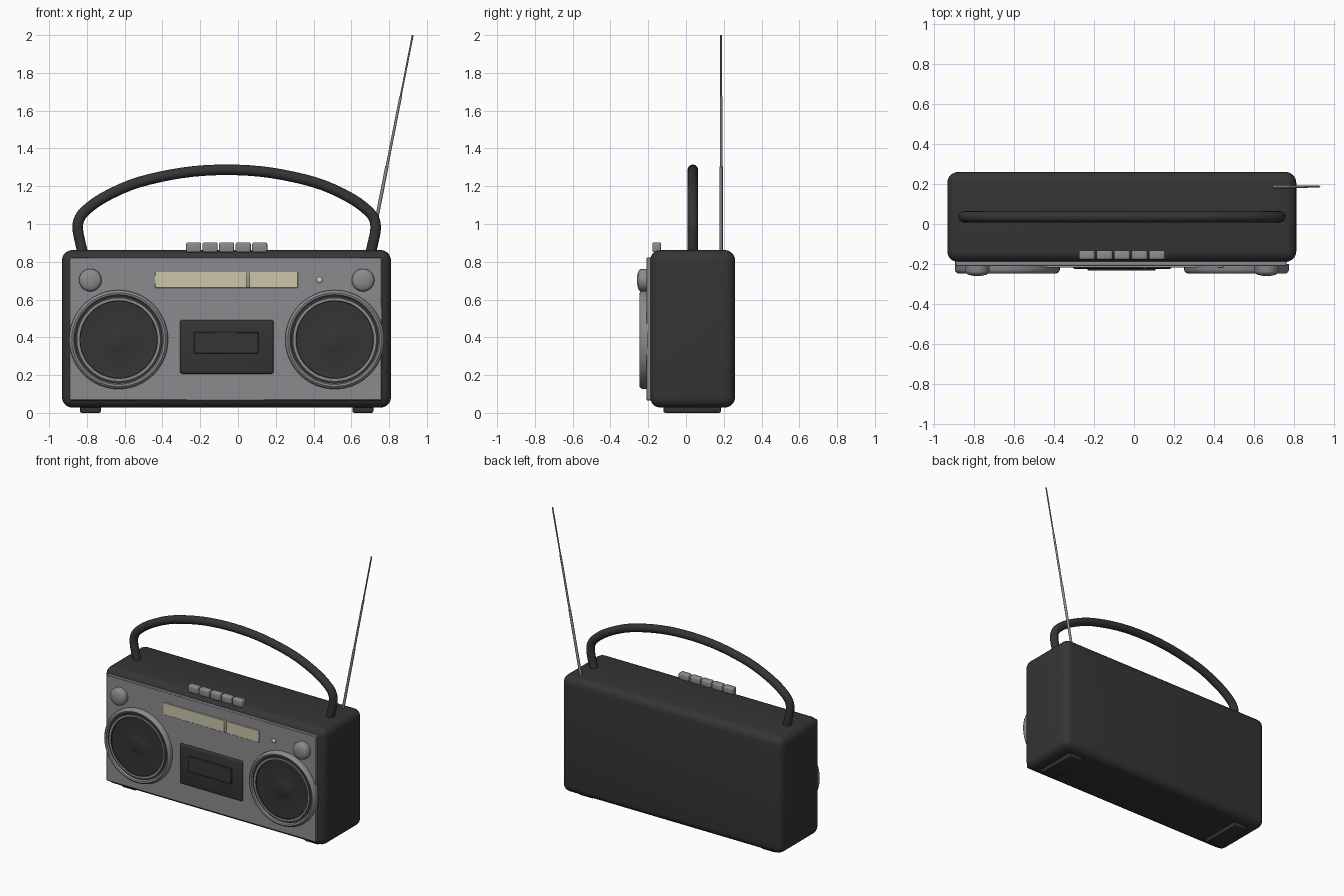
import bpy, bmesh, math
from mathutils import Vector, Matrix

if "Cube" in bpy.data.objects:
    bpy.data.objects.remove(bpy.data.objects["Cube"])

CX = -0.06  # the cabinet's own mirror line


def mat(name, rgb):
    m = bpy.data.materials.new(name)
    m.diffuse_color = (*rgb, 1)
    m.use_nodes = True
    m.node_tree.nodes["Principled BSDF"].inputs["Base Color"].default_value = m.diffuse_color
    return m


BLACK = mat("black_plastic", (0.035, 0.035, 0.035))
GREY = mat("silver_grey", (0.26, 0.26, 0.275))
CREAM = mat("cream_dial", (0.60, 0.56, 0.40))


def finish(name, bm, mats, angle=40):
    bmesh.ops.recalc_face_normals(bm, faces=bm.faces)
    me = bpy.data.meshes.new(name)
    bm.to_mesh(me)
    bm.free()
    for m in mats:
        me.materials.append(m)
    ob = bpy.data.objects.new(name, me)
    bpy.context.collection.objects.link(ob)
    bpy.ops.object.select_all(action='DESELECT')
    ob.select_set(True)
    bpy.context.view_layer.objects.active = ob
    bpy.ops.object.shade_smooth_by_angle(angle=math.radians(angle))
    return ob


def box(name, x, y, z, m, bevel=0.0, seg=3):
    """Rounded box from (min, max) ranges."""
    bm = bmesh.new()
    bmesh.ops.create_cube(bm, size=1)
    for v in bm.verts:
        v.co = [(r[0] + r[1]) / 2 + c * (r[1] - r[0]) for r, c in zip((x, y, z), v.co)]
    if bevel:
        bmesh.ops.bevel(bm, geom=bm.edges[:], offset=bevel, segments=seg,
                        profile=0.5, affect='EDGES')
    return finish(name, bm, [m])


def lathe(name, cx, cz, profile, mats, seg=48):
    """Turn (radius, y, material) points round a front-facing axis."""
    bm = bmesh.new()
    rings = []
    for r, y, _ in profile:
        if r == 0:
            rings.append([bm.verts.new((cx, y, cz))] * seg)
        else:
            rings.append([bm.verts.new((cx + r * math.cos(2 * math.pi * i / seg), y,
                                        cz + r * math.sin(2 * math.pi * i / seg)))
                          for i in range(seg)])
    for k in range(len(rings) - 1):
        for i in range(seg):
            j = (i + 1) % seg
            q = (rings[k][i], rings[k][j], rings[k + 1][j], rings[k + 1][i])
            f = bm.faces.new(list(dict.fromkeys(q)))
            f.material_index = profile[k + 1][2]
    return finish(name, bm, mats)


def tube(name, pts, radii, m, seg=16):
    """Sweep a circle along a path lying in an xz plane."""
    bm = bmesh.new()
    pts = [Vector(p) for p in pts]
    rings = []
    for i, p in enumerate(pts):
        t = (pts[min(i + 1, len(pts) - 1)] - pts[max(i - 1, 0)]).normalized()
        side = Vector((0, 1, 0))
        up = t.cross(side)
        rings.append([bm.verts.new(p + radii[i] * (side * math.cos(a) + up * math.sin(a)))
                      for a in (2 * math.pi * k / seg for k in range(seg))])
    for a, b in zip(rings, rings[1:]):
        for k in range(seg):
            n = (k + 1) % seg
            bm.faces.new((a[k], a[n], b[n], b[k]))
    bm.faces.new(rings[0])
    bm.faces.new(rings[-1])
    return finish(name, bm, [m])


# Cabinet and front panel
box("cabinet", (-0.932, 0.81), (-0.19, 0.26), (0.028, 0.862), BLACK, 0.055, 5)
box("front_panel", (-0.893, 0.762), (-0.21, -0.17), (0.066, 0.823), GREY, 0.004, 1)

# Speakers, knobs and feet, one of each on either side
SPEAKER = [(0.262, -0.20, 0), (0.262, -0.228, 0), (0.257, -0.24, 0), (0.248, -0.246, 0),
           (0.238, -0.243, 0), (0.232, -0.232, 0), (0.219, -0.232, 1), (0.219, -0.238, 0),
           (0.206, -0.238, 0), (0.204, -0.230, 1), (0.195, -0.230, 1), (0.075, -0.214, 1),
           (0.06, -0.219, 1), (0.03, -0.224, 1), (0, -0.225, 1)]
KNOB = [(0.06, -0.20, 0), (0.06, -0.236, 0), (0.056, -0.246, 0), (0.046, -0.253, 0),
        (0.025, -0.258, 0), (0, -0.26, 0)]
for s, side in ((-1, "left"), (1, "right")):
    lathe(f"{side}_speaker", CX + s * 0.572, 0.388, SPEAKER, [GREY, BLACK])
    lathe(f"{side}_knob", CX + s * 0.722, 0.703, KNOB, [GREY], 32)
    fx = CX + s * 0.721
    box(f"{side}_foot", (fx - 0.056, fx + 0.056), (-0.12, 0.185), (0, 0.05), BLACK, 0.01, 2)

# Tuning dial, needle and indicator lamp
box("tuning_dial", (-0.44, 0.317), (-0.216, -0.20), (0.662, 0.747), CREAM, 0.002, 1)
box("dial_needle", (0.045, 0.061), (-0.222, -0.21), (0.665, 0.744), CREAM, 0.002, 1)
lathe("indicator_lamp", 0.432, 0.703, [(0.016, -0.20, 0), (0.016, -0.214, 0),
                                       (0.010, -0.219, 0), (0, -0.221, 0)], [CREAM], 20)

# Cassette door with raised window
box("cassette_door", (-0.307, 0.188), (-0.224, -0.19), (0.207, 0.493), BLACK, 0.012, 3)
box("cassette_window", (-0.232, 0.108), (-0.232, -0.21), (0.315, 0.427), BLACK, 0.003, 1)

# Row of push buttons along the top front edge
for i in range(5):
    x = CX + (i - 2) * 0.0875
    box(f"push_button_{i + 1}", (x - 0.04, x + 0.04), (-0.178, -0.132), (0.85, 0.903),
        GREY, 0.01, 3)

# Carrying handle: half the arch, mirrored and smoothed
half = [(0.760, 0.84), (0.777, 0.91), (0.788, 0.97), (0.783, 1.02), (0.750, 1.068),
        (0.66, 1.135), (0.51, 1.206), (0.35, 1.25), (0.18, 1.278), (0, 1.287)]
ctrl = [(-x, z) for x, z in half] + [(x, z) for x, z in half[-2::-1]]
path = []
for i in range(len(ctrl) - 1):
    p0, p1, p2, p3 = (Vector(ctrl[min(max(i + k, 0), len(ctrl) - 1)]) for k in (-1, 0, 1, 2))
    for t in (0, 1 / 3, 2 / 3):
        path.append(0.5 * (2 * p1 + (p2 - p0) * t + (2 * p0 - 5 * p1 + 4 * p2 - p3) * t * t
                           + (3 * p1 - p0 - 3 * p2 + p3) * t ** 3))
path.append(Vector(ctrl[-1]))
tube("carrying_handle", [(CX + p.x, 0.036, p.y) for p in path], [0.028] * len(path), BLACK)

# Telescopic aerial in three narrowing sections
foot, tip = Vector((0.697, 0.186, 0.84)), Vector((0.925, 0.186, 2.0))
steps = [(0, 0.009), (0.4, 0.009), (0.401, 0.007), (0.72, 0.007), (0.721, 0.005), (1, 0.005)]
tube("aerial", [foot.lerp(tip, t) for t, _ in steps], [r for _, r in steps], GREY, 12)
